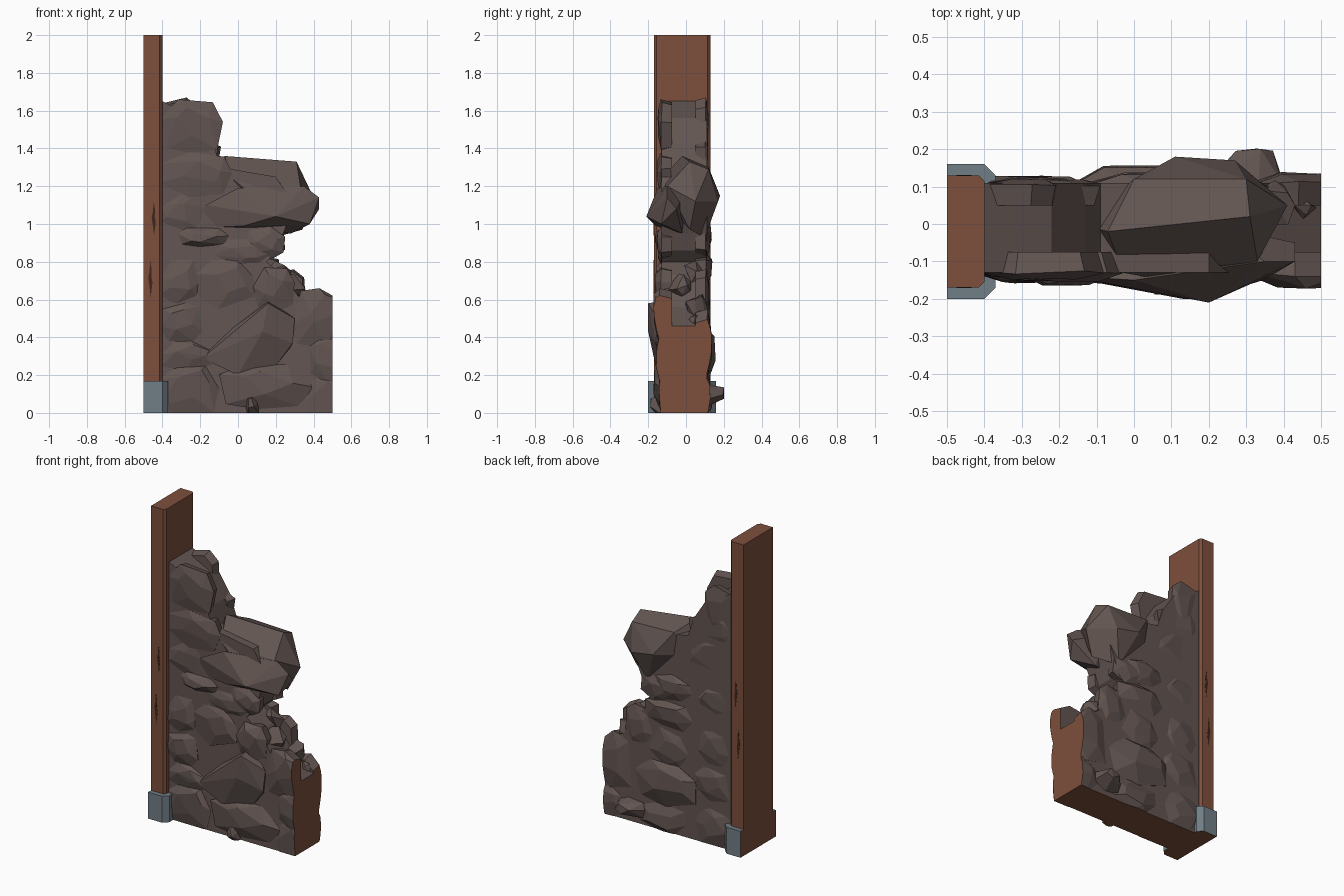
import bpy, bmesh, math, random
from mathutils import Vector

if "Cube" in bpy.data.objects:
    bpy.data.objects.remove(bpy.data.objects["Cube"])

random.seed(11)


def material(name, rgb):
    m = bpy.data.materials.new(name)
    m.diffuse_color = (*rgb, 1)
    m.use_nodes = True
    m.node_tree.nodes["Principled BSDF"].inputs["Base Color"].default_value = m.diffuse_color
    return m


STONE = material("grey brown stone", (0.125, 0.092, 0.084))
WOOD = material("red brown wood", (0.205, 0.078, 0.045))
METAL = material("blue grey metal", (0.165, 0.21, 0.24))
CRACK = material("dark crack", (0.05, 0.02, 0.012))


def finish(name, bm, mats, rule=None):
    bmesh.ops.recalc_face_normals(bm, faces=bm.faces)
    if rule:
        for f in bm.faces:
            f.material_index = 1 if rule(f) else 0
    me = bpy.data.meshes.new(name)
    bm.to_mesh(me)
    bm.free()
    for m in mats:
        me.materials.append(m)
    ob = bpy.data.objects.new(name, me)
    bpy.context.collection.objects.link(ob)
    return ob


def prism(pts, direction):
    """Extrude a closed 3D outline along a vector."""
    bm = bmesh.new()
    f = bm.faces.new([bm.verts.new(p) for p in pts])
    new = bmesh.ops.extrude_face_region(bm, geom=[f])["geom"]
    bmesh.ops.translate(bm, vec=direction, verts=[g for g in new if isinstance(g, bmesh.types.BMVert)])
    return bm


def cut_end(f):
    """Exposed cut faces: the right end and the underside."""
    c = f.calc_center_median()
    return (f.normal.x > 0.95 and c.x > 0.495) or (f.normal.z < -0.95 and c.z < 0.005)


def hull(name, pts):
    """Faceted rock: convex hull trimmed to the wall ends and the ground."""
    bm = bmesh.new()
    for p in pts:
        bm.verts.new(p)
    r = bmesh.ops.convex_hull(bm, input=bm.verts)
    junk = {g for g in r["geom_interior"] + r["geom_unused"] if isinstance(g, bmesh.types.BMVert)}
    bmesh.ops.delete(bm, geom=list(junk), context='VERTS')
    for co, no in (((0.5, 0, 0), (1, 0, 0)), ((-0.4, 0, 0), (-1, 0, 0)), ((0, 0, 0), (0, 0, -1))):
        r = bmesh.ops.bisect_plane(bm, geom=bm.verts[:] + bm.edges[:] + bm.faces[:],
                                   plane_co=co, plane_no=no, clear_outer=True)
        edges = [e for e in bm.edges if e.is_boundary]
        if edges:
            bmesh.ops.contextual_create(bm, geom=edges)
    bmesh.ops.dissolve_limit(bm, angle_limit=math.radians(7), verts=bm.verts, edges=bm.edges)
    return finish(name, bm, [STONE, WOOD], cut_end)


def rock(name, side, x0, x1, z0, z1, out):
    """Blocky wall stone filling a rectangle, bulging 'out' from the wall face."""
    n = 7
    ph = random.random() * 6.28
    ring = []
    for i in range(n):
        a = ph + (i + random.uniform(-0.25, 0.25)) * 2 * math.pi / n
        c, s = math.cos(a), math.sin(a)
        k = (abs(c) ** 3 + abs(s) ** 3) ** (-1 / 3)
        ring.append((c * k, s * k))
    lo = [min(p[j] for p in ring) for j in (0, 1)]
    hi = [max(p[j] for p in ring) for j in (0, 1)]
    ring = [[2 * (p[j] - lo[j]) / (hi[j] - lo[j]) - 1 for j in (0, 1)] for p in ring]
    face = -0.125 if side < 0 else 0.1
    cx, cz, w, h = (x0 + x1) / 2, (z0 + z1) / 2, (x1 - x0) / 2, (z1 - z0) / 2
    dx, dz = random.uniform(-0.25, 0.25), random.uniform(-0.1, 0.3)
    pts = []
    for u, v in ring:
        pts.append((cx + u * w * 0.9, face - side * 0.05, cz + v * h * 0.9))
        pts.append((cx + u * w, face + side * out * random.uniform(0, 0.35), cz + v * h))
    for u, v in ring[::2]:
        pts.append((cx + (u * 0.5 + dx) * w, face + side * out * random.uniform(0.8, 1), cz + (v * 0.5 + dz) * h))
    return hull(name, pts)


# Rubble core following the broken silhouette
core = [(-0.4, 0), (0.5, 0), (0.5, 0.46), (0.36, 0.56), (0.24, 0.73), (0.15, 0.8), (0.21, 0.86),
        (0.24, 0.95), (0.3, 1.1), (0.2, 1.25), (-0.09, 1.3), (-0.13, 1.42), (-0.22, 1.56), (-0.4, 1.65)]
finish("wall_core", prism([(x, -0.13, z) for x, z in core], (0, 0.24, 0)), [STONE, WOOD], cut_end)

# Stones on the front face: x range, z range, bulge
front = [(-0.42, -0.08, 1.36, 1.66, 0.025), (-0.42, -0.03, 1.14, 1.38, 0.03), (-0.41, -0.16, 0.96, 1.16, 0.02),
         (-0.32, -0.05, 0.88, 0.98, 0.04), (0.03, 0.25, 0.82, 0.99, 0.03), (-0.15, 0.18, 0.79, 0.92, 0.025),
         (-0.42, -0.2, 0.57, 0.82, 0.03), (-0.22, 0.09, 0.55, 0.81, 0.035), (0.08, 0.3, 0.53, 0.77, 0.04),
         (-0.42, -0.19, 0.38, 0.59, 0.035), (-0.42, -0.13, 0.22, 0.38, 0.03), (-0.43, -0.1, -0.03, 0.26, 0.035),
         (-0.1, 0.4, 0.02, 0.26, 0.05), (0.04, 0.11, -0.02, 0.09, 0.065), (0.28, 0.56, 0.34, 0.66, 0.05),
         (0.38, 0.58, 0.15, 0.42, 0.035), (0.36, 0.6, -0.04, 0.2, 0.02)]
for i, s in enumerate(front):
    rock(f"front_stone_{i + 1}", -1, *s)

# Stones on the back face
back = [(-0.42, -0.2, 1.36, 1.67, 0.02), (-0.42, -0.09, 1.28, 1.48, 0.02), (-0.42, -0.08, 1.05, 1.3, 0.02),
        (-0.12, 0.16, 0.85, 1.02, 0.04), (0.03, 0.25, 0.82, 1.0, 0.03), (-0.42, -0.15, 0.82, 1.0, 0.02),
        (-0.13, 0.22, 0.66, 0.85, 0.04), (-0.42, -0.15, 0.5, 0.76, 0.025), (0.15, 0.36, 0.5, 0.76, 0.025),
        (-0.1, 0.2, 0.42, 0.66, 0.03), (-0.42, -0.12, 0.26, 0.5, 0.03), (-0.15, 0.3, 0.16, 0.44, 0.06),
        (-0.42, -0.1, -0.03, 0.24, 0.03), (0.28, 0.58, 0.18, 0.55, 0.04), (-0.1, 0.25, -0.02, 0.18, 0.04),
        (0.2, 0.4, 0.03, 0.15, 0.105), (0.36, 0.6, -0.04, 0.2, 0.03)]
for i, s in enumerate(back):
    rock(f"back_stone_{i + 1}", 1, *s)

# Two big boulders overhanging the gap, and the leaning front slab
hull("upper_boulder", [(-.07, -.02, 1.36), (.31, .02, 1.33), (.30, .12, 1.29), (.0, .12, 1.3), (.11, .18, 1.15),
                       (.27, .17, 1.12), (.41, .05, 1.12), (.2, .1, .93), (.34, .02, .97), (-.15, 0, 1.15),
                       (-.03, -.13, 1.24), (.08, -.15, 1.15), (.33, -.1, 1.2)])
hull("lower_boulder", [(-.17, -.14, 1.1), (.0, -.15, 1.19), (.35, -.1, 1.2), (.43, -.1, 1.14), (.43, -.05, 1.08),
                       (.2, -.21, 1.04), (.38, -.13, 1.0), (.03, -.16, .99), (-.2, -.11, .98), (.28, -.02, .95),
                       (.2, 0, 1.18)])
hull("front_slab", [(-.19, -.14, .29), (.16, -.2, .58), (.3, -.15, .5), (.29, -.16, .37), (.13, -.2, .43),
                    (.0, -.15, .2), (.2, -.13, .25), (-.1, -.1, .4), (.16, -.08, .6), (.25, -.08, .3)])

# Small stones filling the stepped right edge
for i, (x, y, z, r) in enumerate([(.22, .04, .74, .07), (.29, -.04, .67, .07), (.37, .05, .57, .07), (.44, .06, .48, .05)]):
    hull(f"edge_stone_{i + 1}", [Vector((x, y, z)) + Vector((random.gauss(0, 1), random.gauss(0, 1),
         random.gauss(0, 1))).normalized() * r for _ in range(14)])

# Wooden end post with chamfered inner edges
post = [(-.5, -.17), (-.415, -.17), (-.4, -.155), (-.4, .115), (-.415, .13), (-.5, .13)]
finish("end_post", prism([(x, y, 0) for x, y in post], (0, 0, 2)), [WOOD])

# Metal shoe, bare wood colour at the joining end and underside
shoe = [(-.5, -.2), (-.4, -.2), (-.37, -.17), (-.37, .13), (-.4, .16), (-.5, .16)]
finish("post_shoe", prism([(x, y, 0) for x, y in shoe], (0, 0, .17)), [METAL, WOOD],
       lambda f: f.normal.x < -0.9 or f.normal.z < -0.9)

# Splinter cracks on both narrow post faces
for side, y in (("front", -.171), ("back", .129)):
    for i, (x, z, h) in enumerate([(-.447, 1.03, .09), (-.465, .71, .1)]):
        outline = [(0, 1), (.008, .5), (.006, .1), (.012, -.2), (.003, -1), (-.004, -.4), (-.01, .05), (-.003, .4)]
        finish(f"{side}_crack_{i + 1}", prism([(x + u, y, z + v * h) for u, v in outline], (0, .002, 0)), [CRACK])
